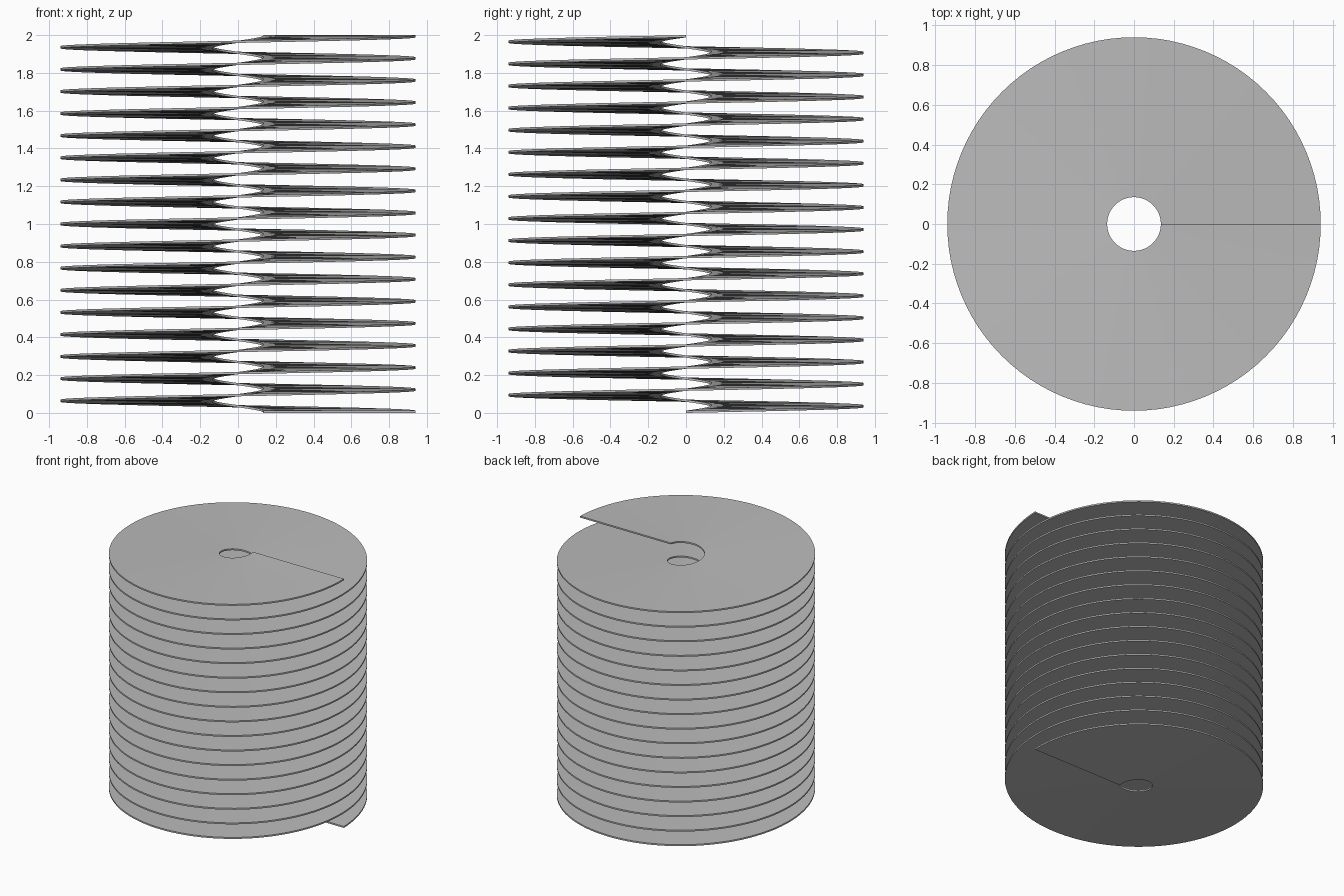
import bpy
import bmesh
import math
from mathutils import Vector

if "Cube" in bpy.data.objects:
    bpy.data.objects.remove(bpy.data.objects["Cube"], do_unlink=True)

INNER, OUTER = 0.135, 0.94
THICK = 0.012
TURNS = 17
STEPS = 96 * TURNS
RISE = (2 - THICK) / STEPS

# Plain grey material
grey = bpy.data.materials.new("plain grey")
grey.use_nodes = True
colour = (0.5, 0.5, 0.5, 1)
grey.diffuse_color = colour
grey.node_tree.nodes["Principled BSDF"].inputs["Base Color"].default_value = colour

# Thin rectangular blade section, starting on the +x side
bm = bmesh.new()
corners = [(INNER, 0), (OUTER, 0), (OUTER, THICK), (INNER, THICK)]
verts = [bm.verts.new((x, 0, z)) for x, z in corners]
edges = [bm.edges.new((verts[i - 1], verts[i])) for i in range(len(verts))]

# Sweep the section counter-clockwise and upward into a helical blade
bmesh.ops.spin(bm, geom=verts + edges, cent=Vector(), axis=Vector((0, 0, 1)),
               dvec=Vector((0, 0, RISE)), angle=math.tau * TURNS,
               steps=STEPS, use_duplicate=False)

# Cap the two cut ends
bmesh.ops.holes_fill(bm, edges=[e for e in bm.edges if e.is_boundary], sides=4)
bmesh.ops.recalc_face_normals(bm, faces=bm.faces)

mesh = bpy.data.meshes.new("helical_blade")
bm.to_mesh(mesh)
bm.free()
mesh.materials.append(grey)
blade = bpy.data.objects.new("helical_blade", mesh)
bpy.context.collection.objects.link(blade)

# Smooth faces with crisp rims
bpy.ops.object.select_all(action="DESELECT")
blade.select_set(True)
bpy.context.view_layer.objects.active = blade
bpy.ops.object.shade_smooth_by_angle(angle=math.radians(30))
